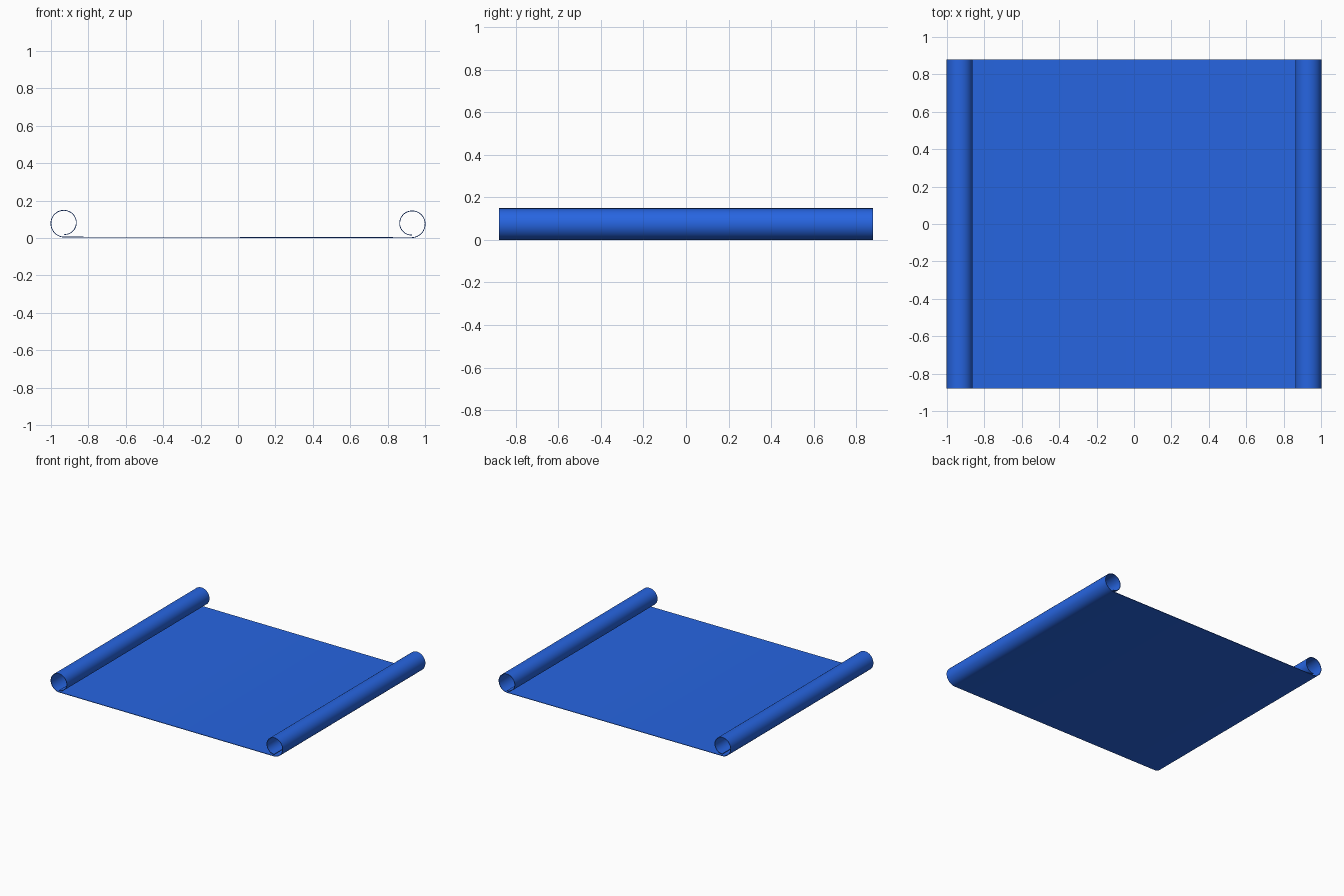
import bpy, bmesh, math

if "Cube" in bpy.data.objects:
    bpy.data.objects.remove(bpy.data.objects["Cube"])

THICK = 0.004      # sheet thickness
HALF_Y = 0.88      # half length of the rolls
STEPS = 48         # segments per roll


def roll(side, cz):
    """Spiral from the sheet's edge, once around, ending just inside itself."""
    pts = []
    for i in range(STEPS + 1):
        t = i / STEPS
        r = 0.075 - 0.014 * t
        a = 2 * math.pi * t
        pts.append((side * (0.929 + r * math.sin(a)), cz - r * math.cos(a)))
    return pts


# Cross-section: left roll, flat slightly tilted sheet, right roll
profile = roll(-1, 0.080)[::-1] + roll(1, 0.077)

# Sweep the cross-section along y
bm = bmesh.new()
front = [bm.verts.new((x, -HALF_Y, z)) for x, z in profile]
back = [bm.verts.new((x, HALF_Y, z)) for x, z in profile]
for i in range(len(profile) - 1):
    bm.faces.new((front[i], front[i + 1], back[i + 1], back[i]))
mesh = bpy.data.meshes.new("scroll_sheet")
bm.to_mesh(mesh)
bm.free()
scroll = bpy.data.objects.new("scroll_sheet", mesh)
bpy.context.collection.objects.link(scroll)

# Paper thickness
solid = scroll.modifiers.new("thickness", 'SOLIDIFY')
solid.thickness = THICK
solid.offset = 0

# Blue paper
blue = bpy.data.materials.new("blue_paper")
blue.diffuse_color = (0.02, 0.13, 0.75, 1)
blue.use_nodes = True
blue.node_tree.nodes["Principled BSDF"].inputs["Base Color"].default_value = blue.diffuse_color
mesh.materials.append(blue)

# Smooth rolls with crisp borders
bpy.context.view_layer.objects.active = scroll
scroll.select_set(True)
bpy.ops.object.modifier_apply(modifier=solid.name)
bpy.ops.object.shade_smooth_by_angle(angle=math.radians(30))
